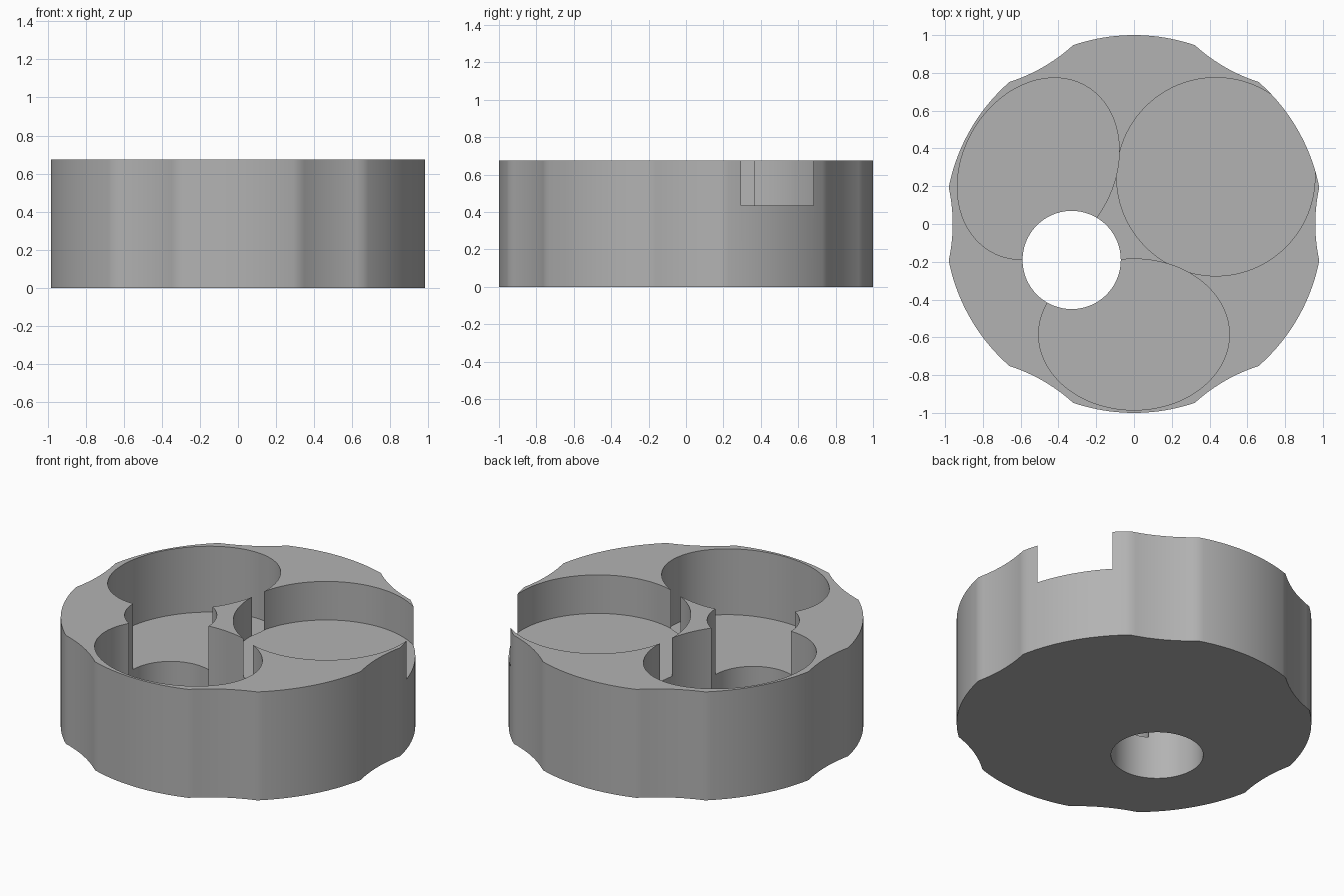
import bpy, bmesh
from math import sin, cos, pi, sqrt, radians

HEIGHT = 0.675
SHALLOW_FLOOR, DEEP_FLOOR = 0.435, 0.265
SCALLOP_DIST, SCALLOP_R = 1.87, 0.91

cube = bpy.data.objects.get("Cube")
if cube:
    bpy.data.objects.remove(cube)

grey = bpy.data.materials.new("plain_grey")
grey.use_nodes = True
colour = (0.45, 0.45, 0.45, 1)
grey.diffuse_color = colour
grey.node_tree.nodes["Principled BSDF"].inputs["Base Color"].default_value = colour


def prism(name, outline, z0, z1):
    """Extrude a closed counter-clockwise outline from z0 to z1."""
    bm = bmesh.new()
    low = bm.faces.new([bm.verts.new((x, y, z0)) for x, y in outline])
    top = bmesh.ops.extrude_face_region(bm, geom=[low])["geom"]
    moved = [v for v in top if isinstance(v, bmesh.types.BMVert)]
    bmesh.ops.translate(bm, verts=moved, vec=(0, 0, z1 - z0))
    bmesh.ops.recalc_face_normals(bm, faces=bm.faces)
    mesh = bpy.data.meshes.new(name)
    bm.to_mesh(mesh)
    bm.free()
    mesh.materials.append(grey)
    obj = bpy.data.objects.new(name, mesh)
    bpy.context.collection.objects.link(obj)
    return obj


def ellipse(dist, angle, radial, tangential, n=96):
    """Ellipse centred at a polar position, with axes along and across the radius."""
    c, s = cos(radians(angle)), sin(radians(angle))
    pts = []
    for i in range(n):
        t = 2 * pi * i / n
        u, v = dist + radial * cos(t), tangential * sin(t)
        pts.append((u * c - v * s, u * s + v * c))
    return pts


def rim_radius(a):
    """Unit circle with six shallow scallops."""
    off = (a + pi / 6) % (pi / 3) - pi / 6
    side = SCALLOP_DIST * sin(off)
    if abs(side) >= SCALLOP_R:
        return 1.0
    return min(1.0, SCALLOP_DIST * cos(off) - sqrt(SCALLOP_R ** 2 - side ** 2))


# Scalloped round body
angles = [2 * pi * i / 192 for i in range(192)]
body = prism("scalloped_body",
             [(rim_radius(a) * cos(a), rim_radius(a) * sin(a)) for a in angles],
             0, HEIGHT)

# Pockets and through hole
cutters = [
    prism("shallow_pocket_cutter", ellipse(0.5, 30, 0.525, 0.525), SHALLOW_FLOOR, 1),
    prism("side_pocket_cutter", ellipse(0.585, 150, 0.4, 0.505), DEEP_FLOOR, 1),
    prism("front_pocket_cutter", ellipse(0.585, 270, 0.4, 0.505), DEEP_FLOOR, 1),
    prism("through_hole_cutter", ellipse(0.381, 210, 0.26, 0.26), -0.2, 1.1),
]
bpy.context.view_layer.objects.active = body
body.select_set(True)
for cutter in cutters:
    mod = body.modifiers.new(cutter.name, "BOOLEAN")
    mod.operation = "DIFFERENCE"
    mod.solver = "EXACT"
    mod.object = cutter
    bpy.ops.object.modifier_apply(modifier=mod.name)
    bpy.data.objects.remove(cutter)

bpy.ops.object.shade_smooth_by_angle(angle=radians(30))
